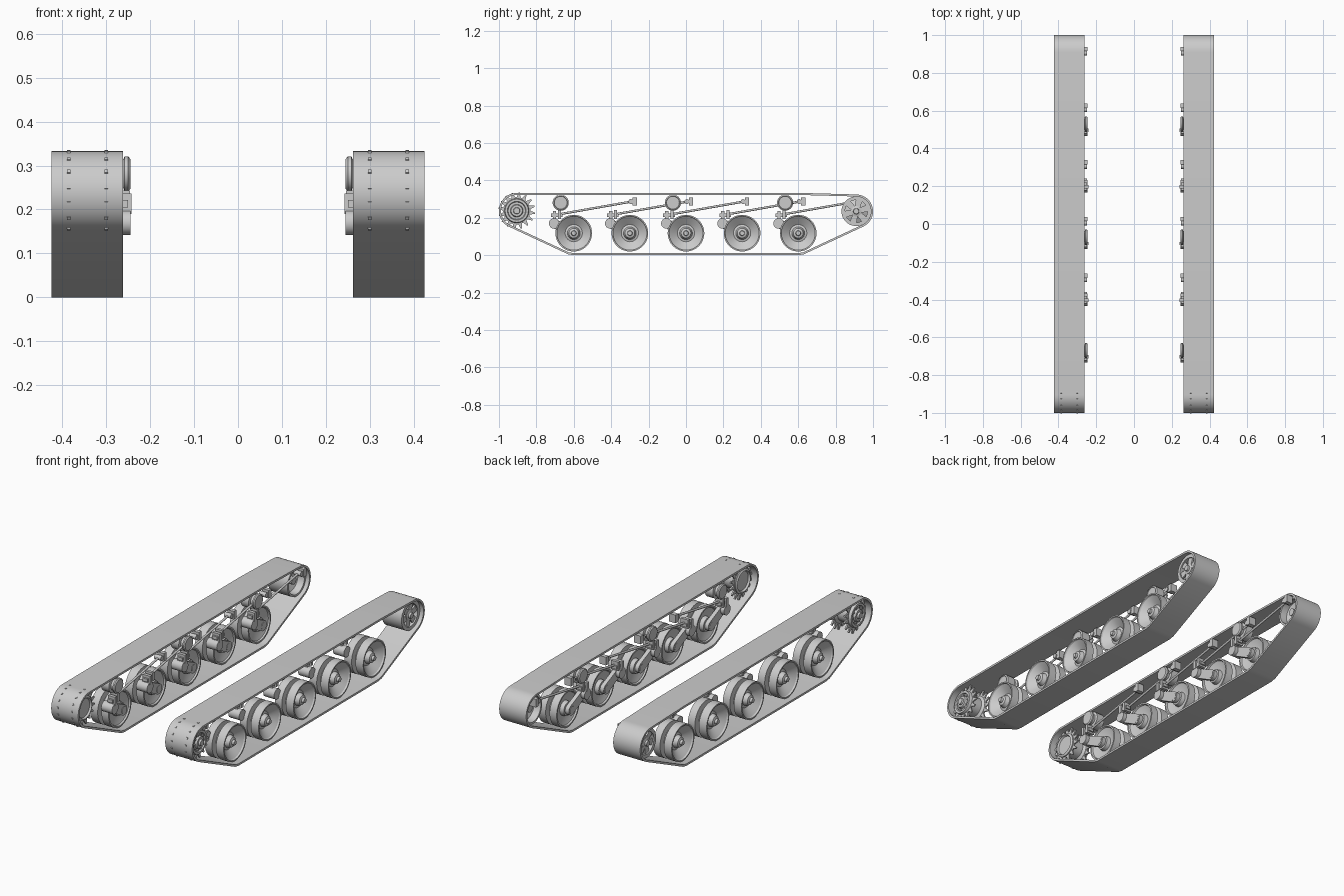
import bpy, bmesh
from math import sin, cos, pi, radians, atan2, hypot
from mathutils import Vector

cube = bpy.data.objects.get("Cube")
if cube:
    bpy.data.objects.remove(cube)

steel = bpy.data.materials.new("grey steel")
steel.use_nodes = True
GREY = (0.6, 0.6, 0.6, 1)
steel.diffuse_color = GREY
steel.node_tree.nodes["Principled BSDF"].inputs["Base Color"].default_value = GREY


def finish(name, bm):
    """Turn a left-hand part into an object mirrored to the right."""
    bmesh.ops.recalc_face_normals(bm, faces=bm.faces)
    me = bpy.data.meshes.new(name)
    bm.to_mesh(me)
    bm.free()
    me.materials.append(steel)
    me.shade_smooth()
    me.set_sharp_from_angle(angle=radians(32))
    ob = bpy.data.objects.new(name, me)
    bpy.context.collection.objects.link(ob)
    ob.modifiers.new("Mirror", 'MIRROR').use_mirror_merge = False
    return ob


def lathe(bm, profile, y, z, n=40, closed=False):
    """Spin (radius, x) points around an axle parallel to x."""
    rings = []
    for r, x in profile:
        if r < 1e-5:
            rings.append([bm.verts.new((x, y, z))] * n)
        else:
            rings.append([bm.verts.new((x, y + r * cos(2 * pi * i / n), z + r * sin(2 * pi * i / n)))
                          for i in range(n)])
    pairs = list(zip(rings, rings[1:])) + ([(rings[-1], rings[0])] if closed else [])
    for a, b in pairs:
        for i in range(n):
            j = (i + 1) % n
            bm.faces.new(list(dict.fromkeys((a[i], a[j], b[j], b[i]))))


def drum(bm, r, x0, x1, y, z, n=24):
    lathe(bm, [(0, x0), (r, x0), (r, x1), (0, x1)], y, z, n)


def plate(bm, outline, x0, x1):
    """Extrude a (y, z) outline across x."""
    a = [bm.verts.new((x0, y, z)) for y, z in outline]
    b = [bm.verts.new((x1, y, z)) for y, z in outline]
    bm.faces.new(a)
    bm.faces.new(b)
    for i in range(len(a)):
        j = (i + 1) % len(a)
        bm.faces.new((a[i], a[j], b[j], b[i]))


def box(bm, x0, x1, y0, y1, z0, z1):
    plate(bm, [(y0, z0), (y1, z0), (y1, z1), (y0, z1)], x0, x1)


def link(bm, p, q, r0, r1, x0, x1):
    """Arm with rounded ends between two (y, z) points."""
    t = atan2(q[1] - p[1], q[0] - p[0])
    pts = []
    for c, r, start in ((p, r0, t + pi / 2), (q, r1, t - pi / 2)):
        pts += [(c[0] + r * cos(start + pi * i / 8), c[1] + r * sin(start + pi * i / 8)) for i in range(9)]
    plate(bm, pts, x0, x1)


def rod(bm, p, q, r):
    p, q = Vector(p), Vector(q)
    d = q - p
    m = d.to_track_quat('Z', 'Y').to_matrix().to_4x4()
    m.translation = (p + q) / 2
    bmesh.ops.create_cone(bm, cap_ends=True, segments=12, radius1=r, radius2=r, depth=d.length, matrix=m)


SPROCKET, IDLER = (-0.905, 0.238), (0.91, 0.235)
WHEELS = [-0.6, -0.3, 0, 0.3, 0.6]
AXLE_Z = 0.118


# Track belt: a closed band around both end wheels
def belt_loop(t):
    pts = []
    for (cy, cz), r, a0, a1 in ((SPROCKET, 0.095 - t, 90, 245), (IDLER, 0.09 - t, 295, 450)):
        arc = [radians(a0 + (a1 - a0) * i / 20) for i in range(21)]
        pts += [(cy + r * cos(a), cz + r * sin(a)) for a in arc]
        if cy < 0:
            pts += [(-0.63 + t * 0.2, 0.005 + t), (-0.6, t), (0.6, t), (0.63 - t * 0.2, 0.005 + t)]
    return pts + [(0.62, 0.333 - t)]


bm = bmesh.new()
rings = [[bm.verts.new((x, y, z)) for y, z in belt_loop(t)]
         for x, t in ((0.262, 0), (0.424, 0), (0.424, 0.011), (0.262, 0.011))]
for k in range(4):
    a, b = rings[k], rings[(k + 1) % 4]
    for i in range(len(a)):
        j = (i + 1) % len(a)
        bm.faces.new((a[i], a[j], b[j], b[i]))
finish("track_belt", bm)

# Road wheels: two dished discs with a guide groove and a conical hub
bm = bmesh.new()
for y in WHEELS:
    lathe(bm, [(0, 0.404), (0.012, 0.404), (0.014, 0.392), (0.026, 0.388), (0.034, 0.366), (0.046, 0.362),
               (0.088, 0.394), (0.091, 0.402), (0.098, 0.402), (0.098, 0.356), (0.07, 0.352),
               (0.07, 0.336), (0.098, 0.332), (0.098, 0.29), (0.09, 0.29), (0.086, 0.298),
               (0.05, 0.312), (0.04, 0.312), (0.036, 0.29), (0, 0.29)], y, AXLE_Z, 48)
finish("road_wheels", bm)

# Swing arms with pivot barrels
bm = bmesh.new()
for y in WHEELS:
    pivot = (y - 0.105, 0.17)
    link(bm, pivot, (y, AXLE_Z), 0.024, 0.028, 0.266, 0.288)
    drum(bm, 0.028, 0.245, 0.31, *pivot)
    drum(bm, 0.02, 0.264, 0.3, y, AXLE_Z)
finish("swing_arms", bm)

# Dampers: lower bracket, long rod, upper mount
bm = bmesh.new()
for y in WHEELS:
    s = y - 0.09
    box(bm, 0.242, 0.285, s - 0.022, s - 0.004, 0.19, 0.236)
    box(bm, 0.246, 0.29, s + 0.006, s + 0.022, 0.195, 0.243)
    box(bm, 0.25, 0.28, s - 0.032, s + 0.03, 0.205, 0.222)
    rod(bm, (0.27, s, 0.217), (0.27, s + 0.41, 0.289), 0.006)
    box(bm, 0.246, 0.285, s + 0.405, s + 0.428, 0.266, 0.31)
    drum(bm, 0.013, 0.25, 0.29, s + 0.395, 0.287, 16)
finish("dampers", bm)

# Return rollers
bm = bmesh.new()
for y in (-0.67, -0.07, 0.53):
    lathe(bm, [(0, 0.245), (0.034, 0.245), (0.04, 0.25), (0.04, 0.258), (0.03, 0.262), (0.03, 0.275),
               (0.043, 0.278), (0.043, 0.325), (0.036, 0.33), (0.034, 0.326), (0, 0.326)], y, 0.281, 32)
finish("return_rollers", bm)

# Drive sprocket: two toothed rings on a stepped drum
bm = bmesh.new()
for x in (0.3, 0.385):
    outline = []
    for k in range(16):
        mid = radians(172 - 22.5 * k)
        for da, r in ((-8, 0.073), (-2.2, 0.098), (2.2, 0.098), (8, 0.073)):
            a = mid - radians(da)
            outline.append((SPROCKET[0] + r * cos(a), SPROCKET[1] + r * sin(a)))
    plate(bm, outline, x - 0.004, x + 0.004)
lathe(bm, [(0, 0.418), (0.016, 0.418), (0.018, 0.408), (0.03, 0.408), (0.034, 0.396), (0.046, 0.396),
           (0.05, 0.404), (0.062, 0.404), (0.066, 0.39), (0.066, 0.38), (0.052, 0.37),
           (0.052, 0.315), (0.066, 0.305), (0.066, 0.29), (0.055, 0.284), (0.05, 0.294),
           (0, 0.294)], *SPROCKET, 40)
for k in range(10):
    a = 2 * pi * k / 10
    drum(bm, 0.005, 0.396, 0.402, SPROCKET[0] + 0.04 * cos(a), SPROCKET[1] + 0.04 * sin(a), 8)
finish("drive_sprocket", bm)

# Idler: rim, hub and six spokes leaving openings, closed by an inner dish
bm = bmesh.new()
lathe(bm, [(0.079, 0.402), (0.079, 0.284), (0.068, 0.284), (0.06, 0.402)], *IDLER, 40, closed=True)
lathe(bm, [(0, 0.41), (0.014, 0.41), (0.016, 0.4), (0.028, 0.396), (0.028, 0.35), (0.066, 0.33),
           (0.066, 0.322), (0.02, 0.34), (0.02, 0.3), (0, 0.3)], *IDLER, 40)
for k in range(6):
    a = radians(60 * k + 15)
    c, s = cos(a), sin(a)
    corners = ((0.022, -0.014), (0.064, -0.018), (0.064, 0.018), (0.022, 0.014))
    plate(bm, [(IDLER[0] + u * c - v * s, IDLER[1] + u * s + v * c) for u, v in corners], 0.384, 0.394)
finish("idler_wheel", bm)
